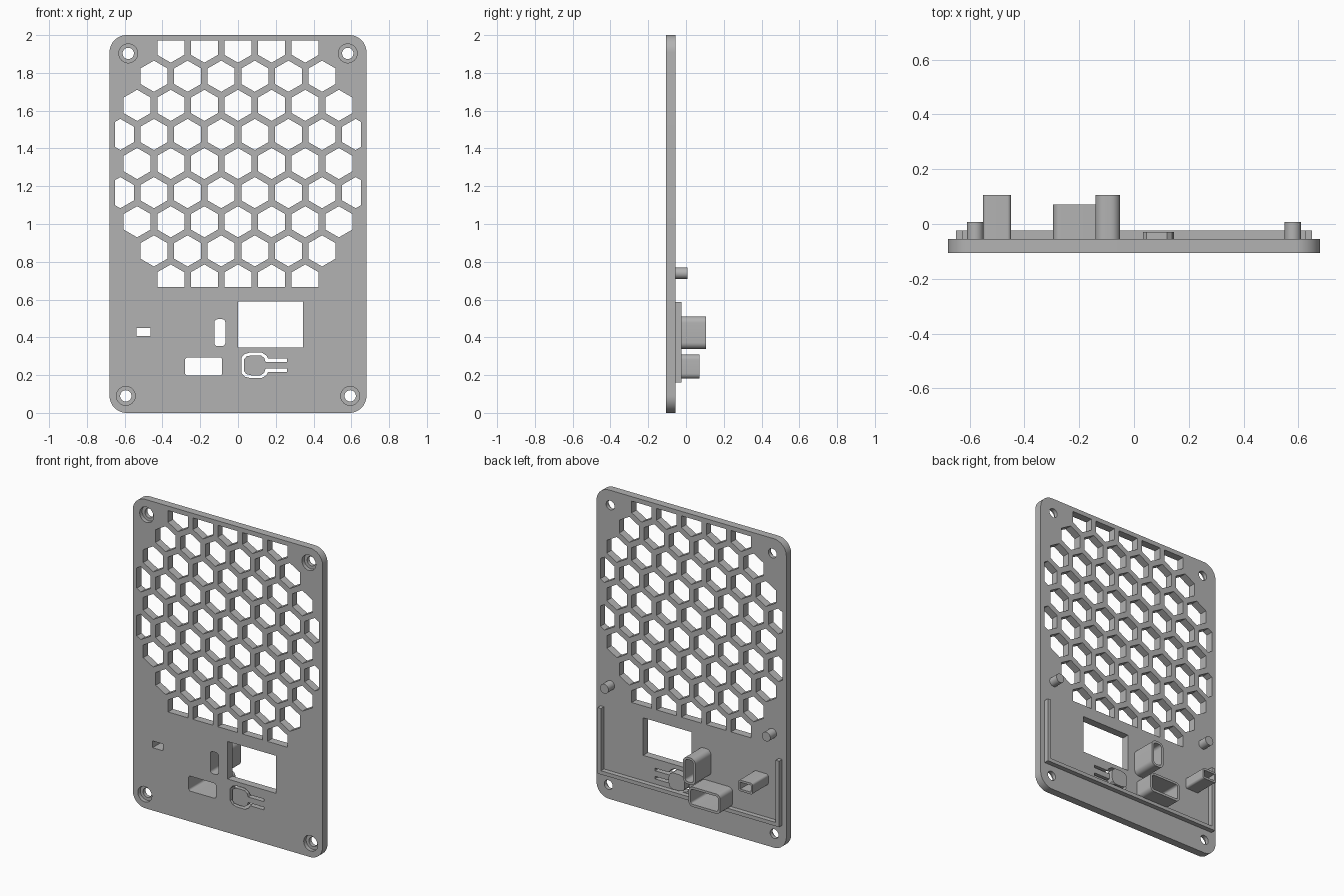
import bpy, bmesh, math
from mathutils import Matrix

cube = bpy.data.objects.get("Cube")
if cube:
    bpy.data.objects.remove(cube, do_unlink=True)

GREY = (0.45, 0.45, 0.45, 1)
grey = bpy.data.materials.new("grey plastic")
grey.use_nodes = True
grey.diffuse_color = GREY
grey.node_tree.nodes["Principled BSDF"].inputs["Base Color"].default_value = GREY

FRONT, BACK = -0.105, -0.055
parts = []


def circle(cx, cz, r, n=32):
    return [(cx + r * math.cos(math.tau * i / n), cz + r * math.sin(math.tau * i / n))
            for i in range(n)]


def rounded(x0, x1, z0, z1, r=0.0, n=8):
    if r == 0:
        return [(x0, z0), (x1, z0), (x1, z1), (x0, z1)]
    corners = [(x1 - r, z1 - r), (x0 + r, z1 - r), (x0 + r, z0 + r), (x1 - r, z0 + r)]
    pts = []
    for q, (cx, cz) in enumerate(corners):
        for i in range(n + 1):
            a = math.pi / 2 * (q + i / n)
            pts.append((cx + r * math.cos(a), cz + r * math.sin(a)))
    return pts


def extrude(name, loops, y0, y1):
    """Fill the first loop, leave the others as holes, extrude from y0 to y1."""
    curve = bpy.data.curves.new(name, 'CURVE')
    curve.dimensions = '2D'
    curve.fill_mode = 'BOTH'
    curve.extrude = (y1 - y0) / 2
    for loop in loops:
        spline = curve.splines.new('POLY')
        spline.points.add(len(loop) - 1)
        for p, (x, z) in zip(spline.points, loop):
            p.co = (x, z, 0, 1)
        spline.use_cyclic_u = True
    temp = bpy.data.objects.new(name + " outline", curve)
    bpy.context.collection.objects.link(temp)
    dg = bpy.context.evaluated_depsgraph_get()
    mesh = bpy.data.meshes.new_from_object(temp.evaluated_get(dg), depsgraph=dg)
    bpy.data.objects.remove(temp, do_unlink=True)
    mesh.transform(Matrix.Translation((0, (y0 + y1) / 2, 0)) @ Matrix.Rotation(math.pi / 2, 4, 'X'))
    bm = bmesh.new()
    bm.from_mesh(mesh)
    bmesh.ops.remove_doubles(bm, verts=bm.verts, dist=1e-5)
    bmesh.ops.recalc_face_normals(bm, faces=bm.faces)
    bm.to_mesh(mesh)
    bm.free()
    mesh.name = name
    mesh.materials.clear()
    mesh.materials.append(grey)
    obj = bpy.data.objects.new(name, mesh)
    bpy.context.collection.objects.link(obj)
    parts.append(obj)
    return obj


# Honeycomb vent, trimmed to a rectangle
PITCH, R = 0.178, 0.0825
MID_Z, EDGE_X, LOW_Z, HIGH_Z = 1.32, 0.652, 0.667, 1.971
ROW_COUNTS = {0: 7, 1: 8, 2: 7, 3: 6, 4: 5}


def hexagon(cx, cz):
    pts = []
    for i in range(6):
        a = math.radians(30 + 60 * i)
        x = max(-EDGE_X, min(EDGE_X, cx + R * math.cos(a)))
        rise = R - abs(x - cx) / math.sqrt(3)
        z = cz + math.copysign(rise, math.sin(a))
        pts.append((x, max(LOW_Z, min(HIGH_Z, z))))
    # drop the tip when the trim line has flattened it
    return [p for p in pts if not (abs(p[0] - cx) < 1e-4 and p[1] in (LOW_Z, HIGH_Z))]


holes = []
for row in range(-4, 5):
    count = ROW_COUNTS[abs(row)]
    for i in range(count):
        holes.append(hexagon((i - (count - 1) / 2) * PITCH, MID_Z + row * PITCH * math.sqrt(3) / 2))

# Screen window and port openings
usb_slot = rounded(-0.125, -0.067, 0.353, 0.496, 0.018)
wide_slot = rounded(-0.28, -0.084, 0.197, 0.294, 0.014)
small_slot = rounded(-0.538, -0.462, 0.406, 0.45)
holes += [rounded(0, 0.345, 0.347, 0.59), usb_slot, wide_slot, small_slot]

# Slit around the flexible push button
BUTTON_Z = 0.252
outer = [(0.26, 0.035), (0.16, 0.035), (0.15, 0.052), (0.125, 0.068),
         (0.065, 0.068), (0.035, 0.06), (0.018, 0.04)]
inner = [(0.033, 0.033), (0.045, 0.047), (0.07, 0.053), (0.12, 0.053),
         (0.138, 0.04), (0.146, 0.018), (0.26, 0.018)]


def side(pts, sign):
    return [(x, BUTTON_Z + sign * d) for x, d in pts]


holes.append(side(outer, 1) + side(outer[::-1], -1) + side(inner[::-1], -1)[::1] + side(inner, 1))

# Screw holes
screws = [(s * x, z) for s in (-1, 1) for x, z in ((0.581, 1.903), (0.594, 0.09))]
holes += [circle(x, z, 0.03) for x, z in screws]

# Front plate with counterbored screw holes
plate = extrude("front_plate", [rounded(-0.68, 0.68, 0, 2, 0.09, 12)] + holes, FRONT, BACK)
for x, z in screws:
    cutter = extrude("counterbore", [circle(x, z, 0.05)], FRONT - 0.02, FRONT + 0.025)
    parts.remove(cutter)
    cutter.hide_render = True
    mod = plate.modifiers.new("counterbore", 'BOOLEAN')
    mod.operation = 'DIFFERENCE'
    mod.solver = 'EXACT'
    mod.object = cutter
    dg = bpy.context.evaluated_depsgraph_get()
    cut = bpy.data.meshes.new_from_object(plate.evaluated_get(dg), depsgraph=dg)
    plate.modifiers.clear()
    plate.data = cut
    bpy.data.objects.remove(cutter, do_unlink=True)

# Button pad on the back
pad = inner[:-1]
extrude("button_pad", [side(pad, 1) + side(pad[::-1], -1)], BACK, -0.03)

# Port sleeves on the back
extrude("usb_sleeve", [rounded(-0.141, -0.051, 0.338, 0.511, 0.034), usb_slot], BACK, 0.105)
extrude("wide_sleeve", [rounded(-0.295, -0.069, 0.181, 0.309, 0.028), wide_slot], BACK, 0.072)
extrude("small_sleeve", [rounded(-0.551, -0.449, 0.392, 0.464, 0.014), small_slot], BACK, 0.105)

# Locating posts
for label, s in (("left", 1), ("right", -1)):
    extrude(label + "_post", [circle(s * 0.58, 0.739, 0.03)], BACK, 0.008)

# U-shaped locating rail
X, T, Z0, Z1 = 0.65, 0.024, 0.16, 0.587
extrude("locating_rail", [[(-X, Z0), (X, Z0), (X, Z1), (X - T, Z1), (X - T, Z0 + T),
                           (T - X, Z0 + T), (T - X, Z1), (-X, Z1)]], BACK, -0.024)

# Smooth rounded walls, keep edges crisp
bpy.ops.object.select_all(action='DESELECT')
for obj in parts:
    obj.select_set(True)
bpy.context.view_layer.objects.active = plate
bpy.ops.object.shade_smooth_by_angle(angle=math.radians(25))
